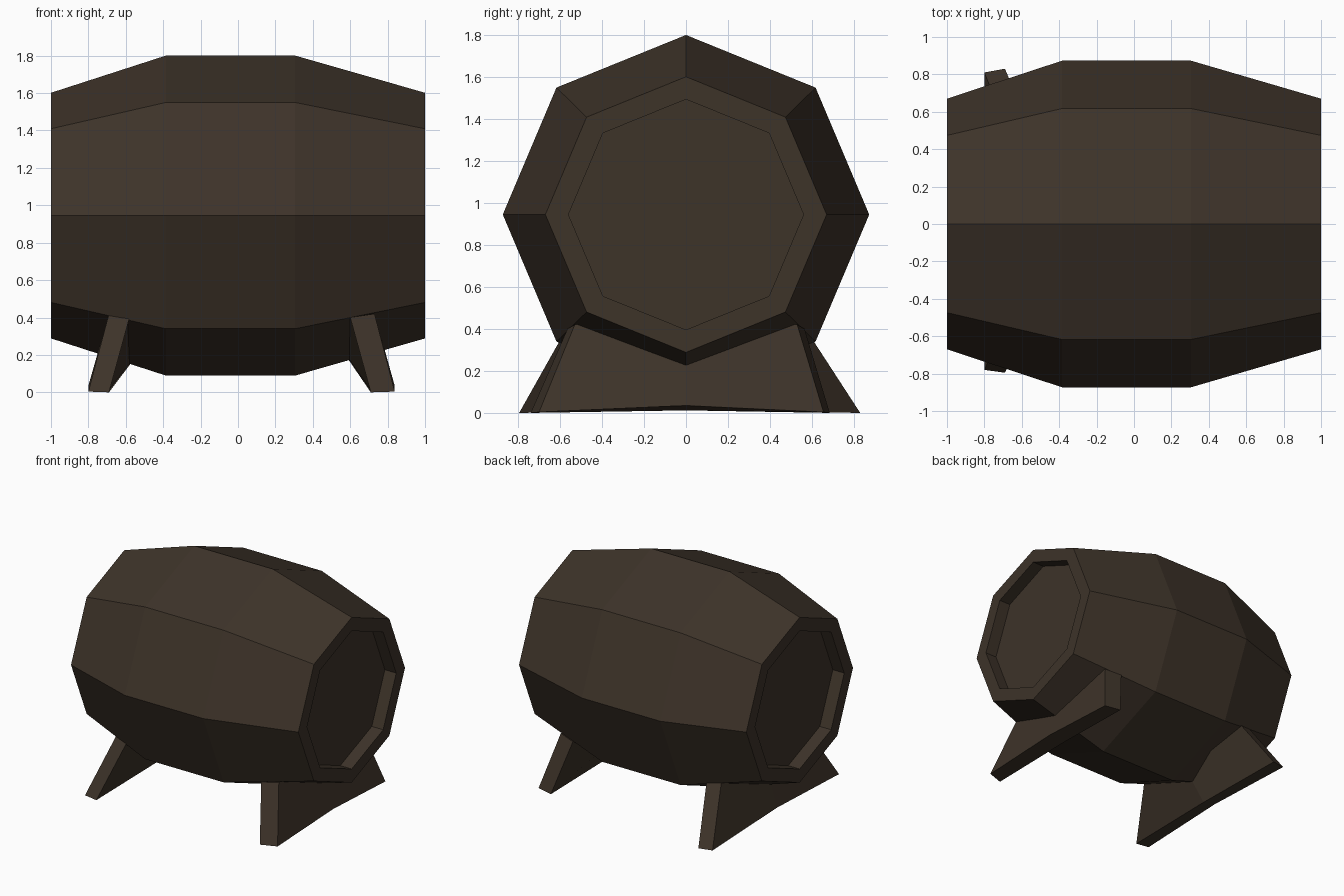
import bpy, bmesh, math

if "Cube" in bpy.data.objects:
    bpy.data.objects.remove(bpy.data.objects["Cube"])

SIDES, AXIS_Z = 8, 0.945


def material(name, rgb):
    m = bpy.data.materials.new(name)
    m.diffuse_color = (*rgb, 1.0)
    m.use_nodes = True
    m.node_tree.nodes["Principled BSDF"].inputs["Base Color"].default_value = m.diffuse_color
    return m


wood = material("dark brown wood", (0.047, 0.033, 0.022))


def finish(name, bm):
    bmesh.ops.recalc_face_normals(bm, faces=bm.faces)
    mesh = bpy.data.meshes.new(name)
    bm.to_mesh(mesh)
    bm.free()
    mesh.materials.append(wood)
    obj = bpy.data.objects.new(name, mesh)
    bpy.context.collection.objects.link(obj)
    return obj


def loft(name, rings):
    """Join equal-length closed rings of points and cap both ends."""
    bm = bmesh.new()
    loops = [[bm.verts.new(p) for p in ring] for ring in rings]
    for a, b in zip(loops, loops[1:]):
        n = len(a)
        for i in range(n):
            j = (i + 1) % n
            bm.faces.new((a[i], a[j], b[j], b[i]))
    bm.faces.new(loops[0])
    bm.faces.new(loops[-1])
    return finish(name, bm)


# Barrel: eight-sided body along x with a recessed lid at each end
def octagon(x, r):
    return [(x, r * math.cos(math.tau * i / SIDES),
             AXIS_Z + 0.98 * r * math.sin(math.tau * i / SIDES)) for i in range(SIDES)]


profile = [(-0.9, 0.56), (-1.0, 0.56), (-1.0, 0.67), (-0.385, 0.873),
           (0.305, 0.873), (1.0, 0.67), (1.0, 0.56), (0.9, 0.56)]
loft("barrel", [octagon(x, r) for x, r in profile])


# Cradle legs: splayed boards, with the inner side thickening toward the middle
def leg(name, outer, inner, out_y, in_y, top_out, top_in, mid_top):
    bottom = [(outer, out_y[0], 0.004), (outer, 0, 0.035), (outer, out_y[1], 0.004),
              (inner, in_y[1], 0.0), (inner, 0, 0.012), (inner, in_y[0], 0.0)]
    (xo, yo), (xi, yi) = top_out, top_in
    top = [(xo, -yo, 0.42), (xo, 0, 0.42), (xo, yo, 0.42),
           (xi, yi, 0.40), (mid_top, 0, 0.41), (xi, -yi, 0.40)]
    return loft(name, [bottom, top])


leg("right_leg", 0.838, 0.71, (-0.70, 0.655), (-0.74, 0.685),
    (0.73, 0.53), (0.60, 0.565), 0.43)
leg("left_leg", -0.80, -0.69, (-0.78, 0.81), (-0.795, 0.83),
    (-0.69, 0.54), (-0.58, 0.57), -0.38)
